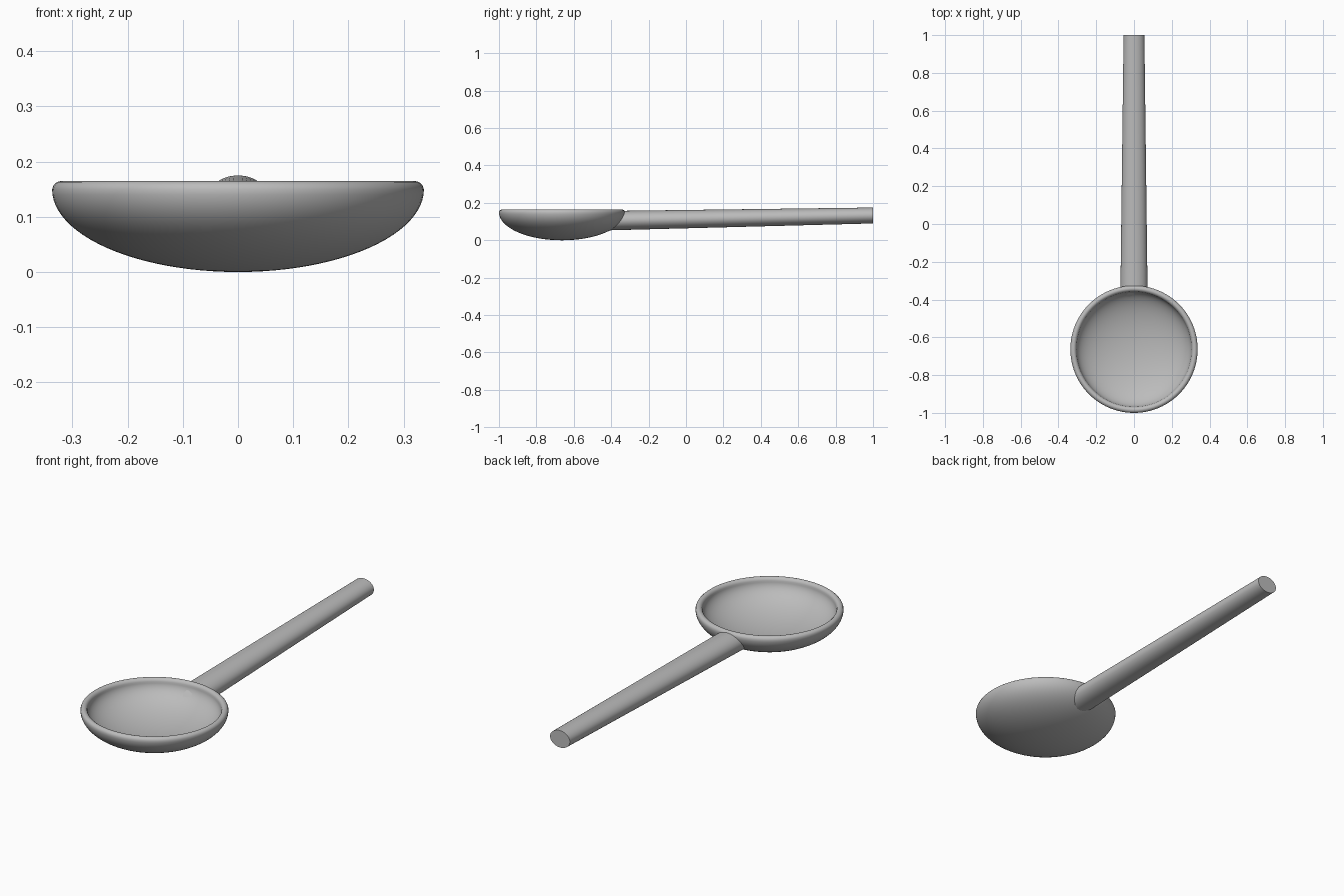
import bpy, bmesh
from math import sin, cos, pi, sqrt, radians

if "Cube" in bpy.data.objects:
    bpy.data.objects.remove(bpy.data.objects["Cube"], do_unlink=True)

BOWL_Y = -0.663   # centre of the bowl
RIM_Z = 0.15      # height of the widest ring

grey = bpy.data.materials.new("plain grey")
grey.use_nodes = True
grey.diffuse_color = (0.5, 0.5, 0.5, 1)
grey.node_tree.nodes["Principled BSDF"].inputs["Base Color"].default_value = grey.diffuse_color


def finish(name, bm):
    bmesh.ops.recalc_face_normals(bm, faces=bm.faces)
    mesh = bpy.data.meshes.new(name)
    bm.to_mesh(mesh)
    bm.free()
    mesh.materials.append(grey)
    obj = bpy.data.objects.new(name, mesh)
    bpy.context.collection.objects.link(obj)
    bpy.ops.object.select_all(action="DESELECT")
    obj.select_set(True)
    bpy.context.view_layer.objects.active = obj
    bpy.ops.object.shade_smooth_by_angle(angle=radians(40))
    return obj


def arc(radius, depth, steps):
    """Quarter ellipse from the bottom pole up to the widest ring."""
    return [(radius * sin(i / steps * pi / 2), RIM_Z - depth * cos(i / steps * pi / 2))
            for i in range(steps + 1)]


# Bowl: outer shell, rounded rim and inner shell turned around the vertical axis
rim = [(0.334, 0.158), (0.328, 0.163), (0.321, 0.165), (0.314, 0.163), (0.308, 0.158)]
profile = arc(0.337, 0.15, 24) + rim + arc(0.305, 0.122, 24)[::-1]
bm = bmesh.new()
verts = [bm.verts.new((r, BOWL_Y, z)) for r, z in profile]
edges = [bm.edges.new(pair) for pair in zip(verts, verts[1:])]
bmesh.ops.spin(bm, geom=verts + edges, cent=(0, BOWL_Y, 0), axis=(0, 0, 1),
               angle=2 * pi, steps=96, use_duplicate=False)
bmesh.ops.remove_doubles(bm, verts=bm.verts, dist=0.0005)
finish("bowl", bm)


# Handle: tapered oval rod whose root follows the middle of the bowl wall
def wall_y(x, z):
    drop = max(0, RIM_Z - z) / 0.136
    return BOWL_Y + sqrt(0.321 ** 2 * (1 - drop ** 2) - x * x)


SIDES = 48
bm = bmesh.new()
root, tip = [], []
for i in range(SIDES):
    c, s = cos(2 * pi * i / SIDES), sin(2 * pi * i / SIDES)
    x, z = 0.072 * c, 0.105 + 0.0525 * s
    root.append(bm.verts.new((x, wall_y(x, z), z)))
    tip.append(bm.verts.new((0.055 * c, 1, 0.1325 + 0.0425 * s)))
for i in range(SIDES):
    j = (i + 1) % SIDES
    bm.faces.new((root[i], root[j], tip[j], tip[i]))
bm.faces.new(tip)
bm.faces.new(root[::-1])
finish("handle", bm)
